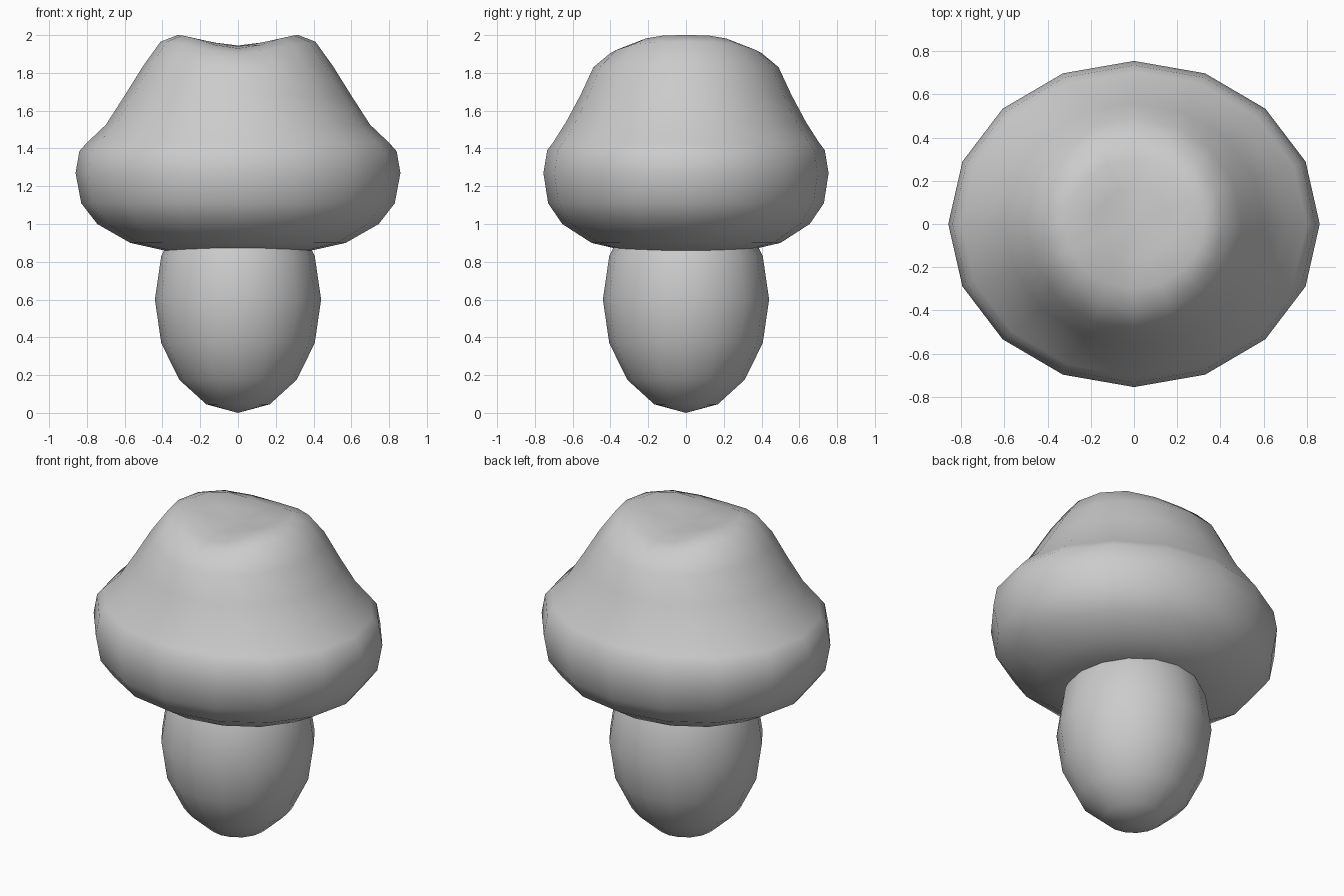
import bpy, bmesh
from math import sin, cos, pi

if "Cube" in bpy.data.objects:
    bpy.data.objects.remove(bpy.data.objects["Cube"])

SEG = 16

# Stem: low-poly ellipsoid whose top is buried in the cap
bpy.ops.mesh.primitive_uv_sphere_add(segments=SEG, ring_count=8, radius=1, location=(0, 0, 0.6))
stem = bpy.context.object
stem.name = "stem"
stem.scale = (0.44, 0.44, 0.6)
bpy.ops.object.transform_apply(location=False, rotation=False, scale=True)
bpy.ops.object.shade_smooth()

# Cap: oval rings (half width x, half width y, height on x side, height on y side)
rings = [
    (0.17, 0.17, 1.965, 1.942),
    (0.32, 0.30, 2.00, 1.93),
    (0.41, 0.40, 1.965, 1.905),
    (0.50, 0.49, 1.84, 1.83),
    (0.60, 0.56, 1.68, 1.68),
    (0.70, 0.635, 1.525, 1.54),
    (0.80, 0.705, 1.43, 1.43),
    (0.84, 0.735, 1.385, 1.39),
    (0.86, 0.755, 1.27, 1.27),
    (0.83, 0.73, 1.11, 1.11),
    (0.745, 0.655, 1.00, 1.00),
    (0.57, 0.50, 0.90, 0.90),
    (0.39, 0.35, 0.86, 0.865),
]
bm = bmesh.new()
loops = []
for rx, ry, zx, zy in rings:
    loop = []
    for i in range(SEG):
        a = 2 * pi * i / SEG
        z = zx + (zy - zx) * sin(a) ** 4
        loop.append(bm.verts.new((rx * cos(a), ry * sin(a), z)))
    loops.append(loop)
top = bm.verts.new((0, 0, 1.945))
bottom = bm.verts.new((0, 0, 0.87))
for i in range(SEG):
    j = (i + 1) % SEG
    bm.faces.new((top, loops[0][i], loops[0][j]))
    bm.faces.new((bottom, loops[-1][j], loops[-1][i]))
    for a, b in zip(loops, loops[1:]):
        bm.faces.new((a[i], b[i], b[j], a[j]))
bmesh.ops.recalc_face_normals(bm, faces=bm.faces)
for f in bm.faces:
    f.smooth = True
mesh = bpy.data.meshes.new("cap")
bm.to_mesh(mesh)
bm.free()
cap = bpy.data.objects.new("cap", mesh)
bpy.context.collection.objects.link(cap)
